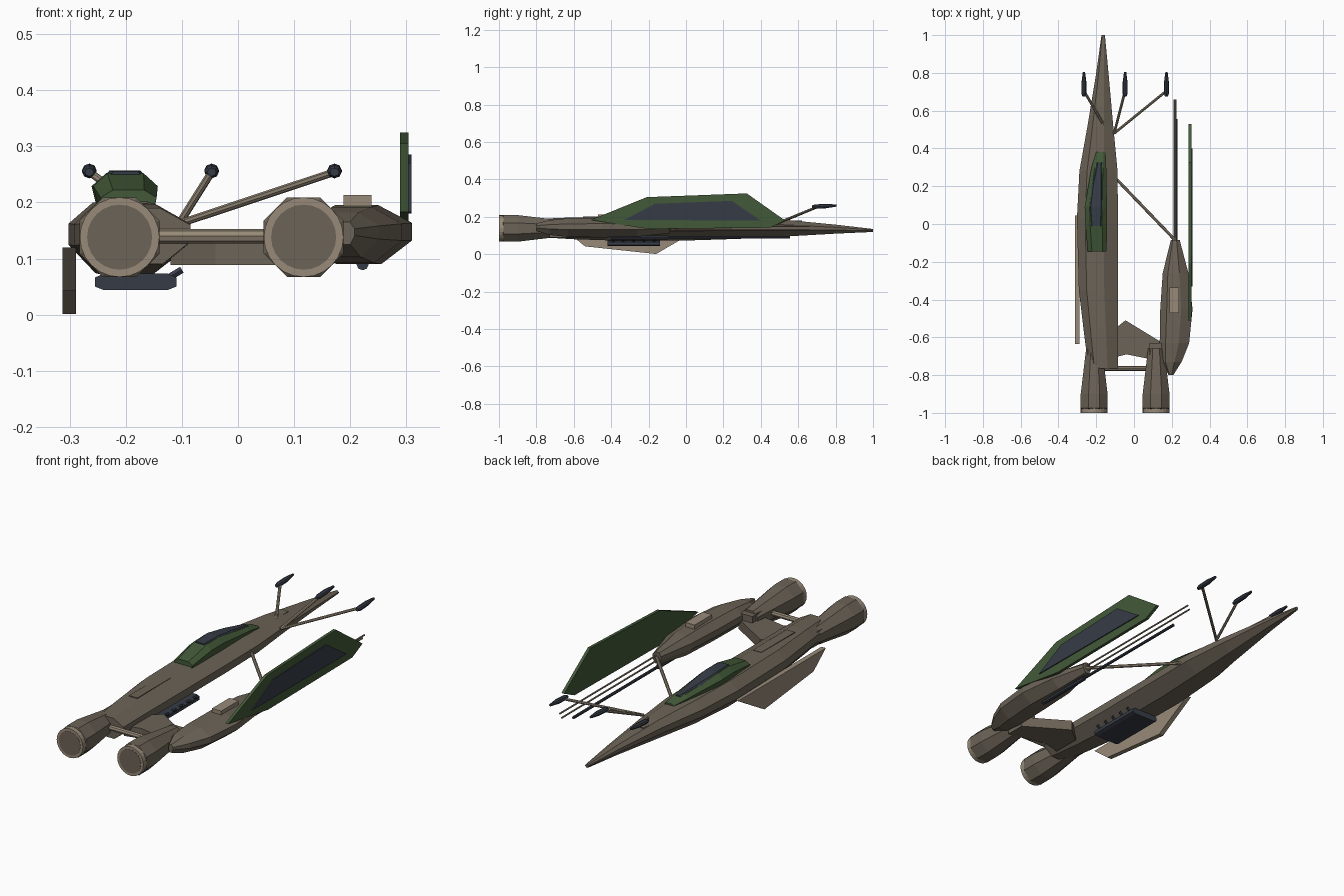
import bpy, bmesh, math
from mathutils import Vector

old = bpy.data.objects.get("Cube")
if old:
    bpy.data.objects.remove(old)


def material(name, rgb):
    m = bpy.data.materials.new(name)
    m.use_nodes = True
    m.diffuse_color = (*rgb, 1)
    m.node_tree.nodes["Principled BSDF"].inputs["Base Color"].default_value = (*rgb, 1)
    return m


HULL = material("hull brown", (0.15, 0.125, 0.095))
TAN = material("light tan", (0.31, 0.255, 0.19))
GREEN = material("dark green", (0.055, 0.1, 0.04))
DARK = material("slate", (0.037, 0.045, 0.062))


def finish(name, bm, *mats):
    bmesh.ops.recalc_face_normals(bm, faces=bm.faces)
    mesh = bpy.data.meshes.new(name)
    bm.to_mesh(mesh)
    bm.free()
    for m in mats:
        mesh.materials.append(m)
    obj = bpy.data.objects.new(name, mesh)
    bpy.context.collection.objects.link(obj)
    return obj


def loft(name, rings, *mats):
    """Skin equal-length rings of points and cap both ends."""
    bm = bmesh.new()
    loops = [[bm.verts.new(p) for p in ring] for ring in rings]
    n = len(loops[0])
    for a, b in zip(loops, loops[1:]):
        for i in range(n):
            bm.faces.new((a[i], a[(i + 1) % n], b[(i + 1) % n], b[i]))
    bm.faces.new(loops[0])
    bm.faces.new(loops[-1])
    return finish(name, bm, *mats)


def prism(name, points, push, mat):
    pts = [Vector(p) for p in points]
    return loft(name, [pts, [p + Vector(push) for p in pts]], mat)


def box(name, x0, x1, y0, y1, z0, z1, mat):
    return prism(name, [(x0, y0, z0), (x1, y0, z0), (x1, y1, z0), (x0, y1, z0)],
                 (0, 0, z1 - z0), mat)


def rod(name, a, b, r, mat, sides=8):
    a, b = Vector(a), Vector(b)
    turn = (b - a).to_track_quat('Z', 'Y')
    circle = [turn @ Vector((r * math.cos(t), r * math.sin(t), 0))
              for t in (2 * math.pi * i / sides for i in range(sides))]
    return loft(name, [[a + c for c in circle], [b + c for c in circle]], mat)


def hull_ring(y, xl, xr, z0, z1):
    """Eight-sided chamfered cross-section."""
    w, h = xr - xl, z1 - z0
    shape = [(0, .4), (0, .7), (.2, 1), (.65, 1), (1, .7), (1, .4), (.68, 0), (.22, 0)]
    return [(xl + u * w, y, z0 + v * h) for u, v in shape]


# Main hull, long and pointed
loft("main_hull", [hull_ring(*s) for s in [
    (-.765, -.24, -.085, .09, .19), (-.6, -.262, -.085, .08, .197),
    (-.35, -.292, -.085, .072, .2), (.03, -.302, -.085, .074, .2),
    (.28, -.289, -.087, .082, .197), (.52, -.246, -.11, .094, .185),
    (.8, -.2, -.135, .11, .158), (1, -.172, -.154, .119, .135)]], HULL)
for name, y0, y1 in (("rear_hatch", -.55, -.29), ("nose_hatch", .5, .62)):
    zt = .199 if y0 < 0 else .176
    box(name, -.205, -.16, y0, y1, zt - .006, zt + .003, HULL)

# Smaller side hull
loft("side_hull", [hull_ring(*s) for s in [
    (-.8, .183, .208, .125, .165), (-.73, .145, .252, .103, .182),
    (-.63, .136, .292, .092, .192), (-.45, .139, .31, .09, .195),
    (-.26, .152, .288, .094, .19), (-.085, .195, .242, .112, .168)]], HULL)
box("side_hull_vent", .188, .238, -.47, -.335, .18, .213, TAN)

# Canopy frame and its glass
def canopy_ring(y, xl, xr, zt):
    base, inset = .18, (xr - xl) * .22
    mid = base + (zt - base) * .68
    return [(xl + .012, y, base), (xl, y, mid), (xl + inset, y, zt),
            (xr - inset, y, zt), (xr, y, mid), (xr - .008, y, base)]

loft("canopy_frame", [canopy_ring(*s) for s in [
    (-.145, -.245, -.145, .222), (0, -.258, -.143, .252),
    (.09, -.261, -.143, .252), (.3, -.225, -.147, .222),
    (.38, -.2, -.15, .2)]], GREEN)

def glass_ring(y, xl, xr, zt):
    return [(xl, y, zt - .016), (xl + .014, y, zt), (xr - .014, y, zt), (xr, y, zt - .016)]

loft("canopy_glass", [glass_ring(*s) for s in [
    (-.01, -.236, -.164, .255), (.09, -.243, -.16, .257),
    (.2, -.23, -.16, .243), (.325, -.205, -.162, .222)]], DARK)

# Engines: octagonal bodies, rims and nozzle discs
for side, x in (("right", -.211), ("left", .117)):
    body = []
    for y, r in ((-.66, .046), (-.8, .064), (-.9, .077), (-.975, .077), (-.98, .07)):
        body.append([(x + r * math.cos(a), y, .138 + r * math.sin(a))
                     for a in (math.pi / 8 + math.pi / 4 * i for i in range(8))])
    loft(side + "_engine", body, HULL)
    rod(side + "_engine_rim", (x, -.972, .138), (x, -1, .138), .071, TAN, 24)
    rod(side + "_engine_nozzle", (x, -.99, .138), (x, -1.001, .138), .058, HULL, 24)
    box(side + "_engine_mount", x - .035, x + .035, -.72, -.63, .105, .17, HULL)

# Links between the hulls
rod("rear_crossbar", (-.2, -.765, .14), (.12, -.765, .14), .013, TAN)
prism("connecting_strut", [(-.12, -.57, .088), (-.045, -.51, .088), (.16, -.635, .088),
                           (.16, -.73, .088), (-.04, -.69, .088), (-.12, -.71, .088)],
      (0, 0, .05), HULL)
rod("front_link", (-.1, .245, .14), (.222, -.09, .14), .008, TAN)

# Side fin with inset panel
def upright(name, x0, x1, outline, mat):
    prism(name, [(x0, y, z) for y, z in outline], (x1 - x0, 0, 0), mat)

upright("green_fin", .289, .304, [(-.51, .183), (-.21, .305), (.325, .325), (.53, .18),
                                  (.45, .142), (-.2, .135)], GREEN)
upright("fin_panel", .302, .309, [(-.33, .183), (-.165, .27), (.245, .285), (.4, .18)], DARK)
upright("lower_fin", -.313, -.289, [(-.635, .12), (-.54, .042), (-.16, .001), (.045, .12)], TAN)

# Underside pack with ridges and pipes
prism("belly_pack", [(-.255, -.42, .05), (-.24, -.42, .044), (-.125, -.42, .044),
                     (-.11, -.42, .05), (-.11, -.42, .066), (-.125, -.42, .073),
                     (-.24, -.42, .073), (-.255, -.42, .066)], (0, .28, 0), DARK)
for i in range(5):
    y = -.39 + i * .055
    rod("belly_pipe", (-.13, y, .062), (-.1, y, .08), .007, DARK, 6)

# Guns on the side hull
for x, z, y0, y1, r, mat in ((.212, .132, -.12, .66, .004, TAN), (.222, .15, -.12, .66, .004, TAN),
                             (.222, .09, -.3, .555, .007, DARK)):
    rod("gun_barrel", (x, y0, z), (x, y1, z), r, mat)
rod("gun_housing", (.222, -.4, .09), (.222, -.1, .09), .011, DARK)

# Three sensor booms with tapered pods
for name, base, x in (("right", (-.155, .515, .175), -.265),
                      ("middle", (-.105, .48, .162), -.047),
                      ("left", (-.105, .48, .162), .172)):
    rod(name + "_boom", base, (x, .705, .254), .007, TAN)
    rings = []
    for y, r in ((.675, .008), (.69, .013), (.75, .013), (.805, .006)):
        rings.append([(x + r * math.cos(a), y, .255 + (y - .7) * .05 + r * .9 * math.sin(a))
                      for a in (math.pi / 4 * i for i in range(8))])
    loft(name + "_sensor_pod", rings, DARK)
